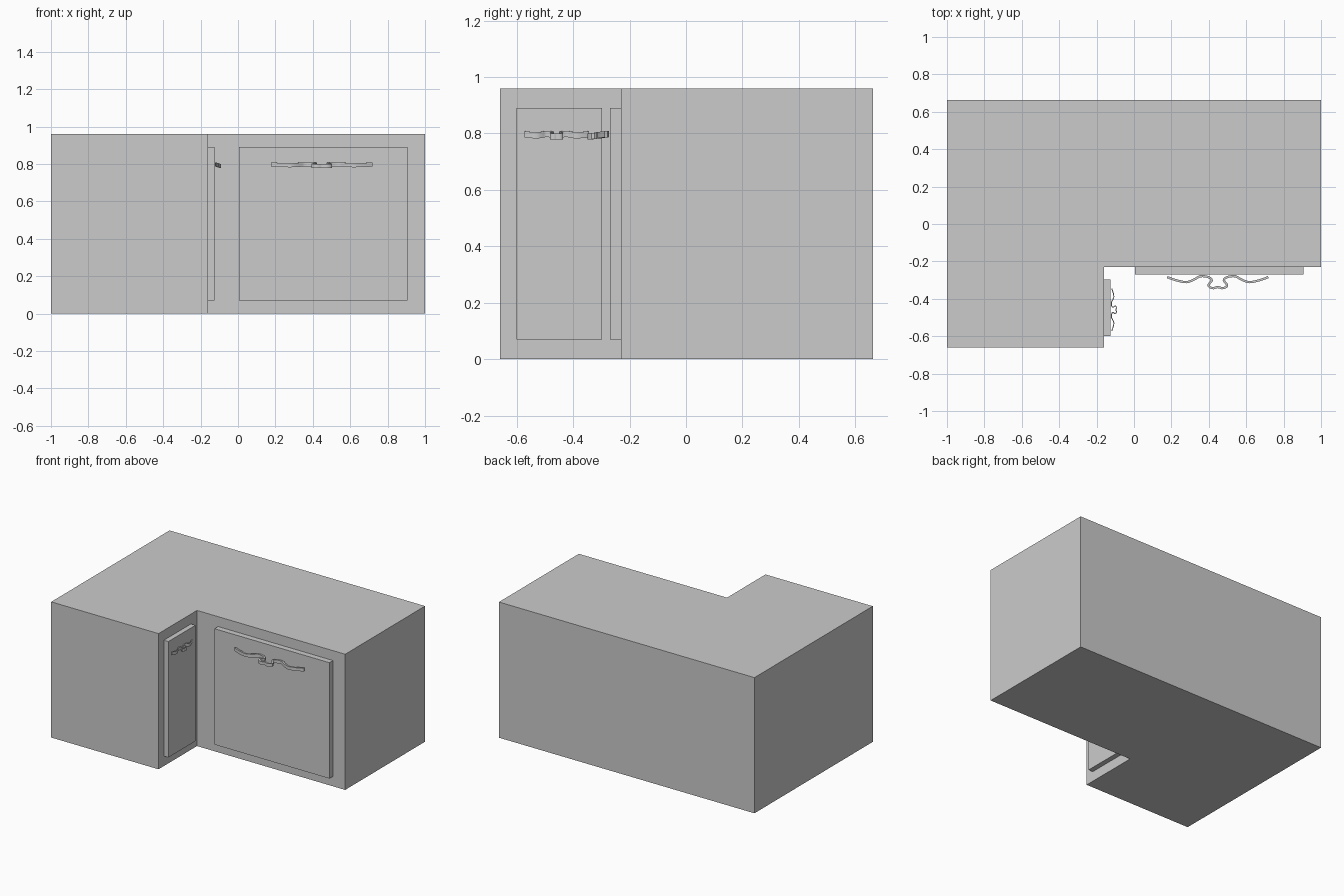
import bpy, bmesh
from mathutils import Vector

if "Cube" in bpy.data.objects:
    bpy.data.objects.remove(bpy.data.objects["Cube"])


def finish(bm, name):
    bmesh.ops.recalc_face_normals(bm, faces=bm.faces)
    mesh = bpy.data.meshes.new(name)
    bm.to_mesh(mesh)
    bm.free()
    obj = bpy.data.objects.new(name, mesh)
    bpy.context.collection.objects.link(obj)
    return obj


def prism(name, outline, z0, z1):
    bm = bmesh.new()
    face = bm.faces.new([bm.verts.new((x, y, z0)) for x, y in outline])
    up = bmesh.ops.extrude_face_region(bm, geom=[face])
    for v in up["geom"]:
        if isinstance(v, bmesh.types.BMVert):
            v.co.z = z1
    return finish(bm, name)


def rect(x0, x1, y0, y1):
    return [(x0, y0), (x1, y0), (x1, y1), (x0, y1)]


# L-shaped corner cabinet body
prism("cabinet_body", [(-1, -0.66), (-0.16, -0.66), (-0.16, -0.23),
                       (1, -0.23), (1, 0.663), (-1, 0.663)], 0, 0.96)

# Door panels, one on each inner face of the L
prism("wide_door", rect(0.005, 0.905, -0.27, -0.23), 0.07, 0.89)
prism("narrow_door", rect(-0.16, -0.125, -0.60, -0.297), 0.07, 0.89)

# Wavy handle path: (distance along door, distance out of door), mirrored
half = [(-0.27, 0.014), (-0.225, 0.030), (-0.168, 0.041), (-0.125, 0.026),
        (-0.093, 0.009), (-0.05, 0.014), (-0.032, 0.031), (-0.050, 0.056),
        (-0.040, 0.069), (-0.022, 0.073), (0.0, 0.067)]
points = [Vector(p) for p in half] + [Vector((-s, d)) for s, d in half[-2::-1]]


def smooth_path(pts, steps=3):
    ext = [2 * pts[0] - pts[1]] + pts + [2 * pts[-1] - pts[-2]]
    out = []
    for a, b, c, d in zip(ext, ext[1:], ext[2:], ext[3:]):
        for i in range(steps):
            t = i / steps
            out.append(0.5 * (2 * b + (c - a) * t + (2*a - 5*b + 4*c - d) * t**2
                              + (3*b - a - 3*c + d) * t**3))
    return out + [pts[-1]]


def handle(name, place):
    # Flat ribbon swept along the path, dipping slightly as it bows outward
    path = smooth_path(points)
    bm = bmesh.new()
    rings = []
    for i, p in enumerate(path):
        t = (path[min(i + 1, len(path) - 1)] - path[max(i - 1, 0)]).normalized()
        n = Vector((-t.y, t.x)) * 0.006
        z = 0.799 - 0.14 * p.y
        rings.append([bm.verts.new(place(*(p + n * side), z + h)) for side, h in
                      ((-1, -0.011), (1, -0.011), (1, 0.011), (-1, 0.011))])
    for a, b in zip(rings, rings[1:]):
        for k in range(4):
            bm.faces.new((a[k], a[k - 1], b[k - 1], b[k]))
    bm.faces.new(rings[0])
    bm.faces.new(rings[-1])
    obj = finish(bm, name)
    bpy.context.view_layer.objects.active = obj
    obj.select_set(True)
    bpy.ops.object.shade_smooth_by_angle()
    obj.select_set(False)


handle("wide_door_handle", lambda s, d, z: (0.448 + s, -0.27 - d, z))
handle("narrow_door_handle", lambda s, d, z: (-0.125 + 0.42 * d, -0.459 + 0.42 * s, z))
